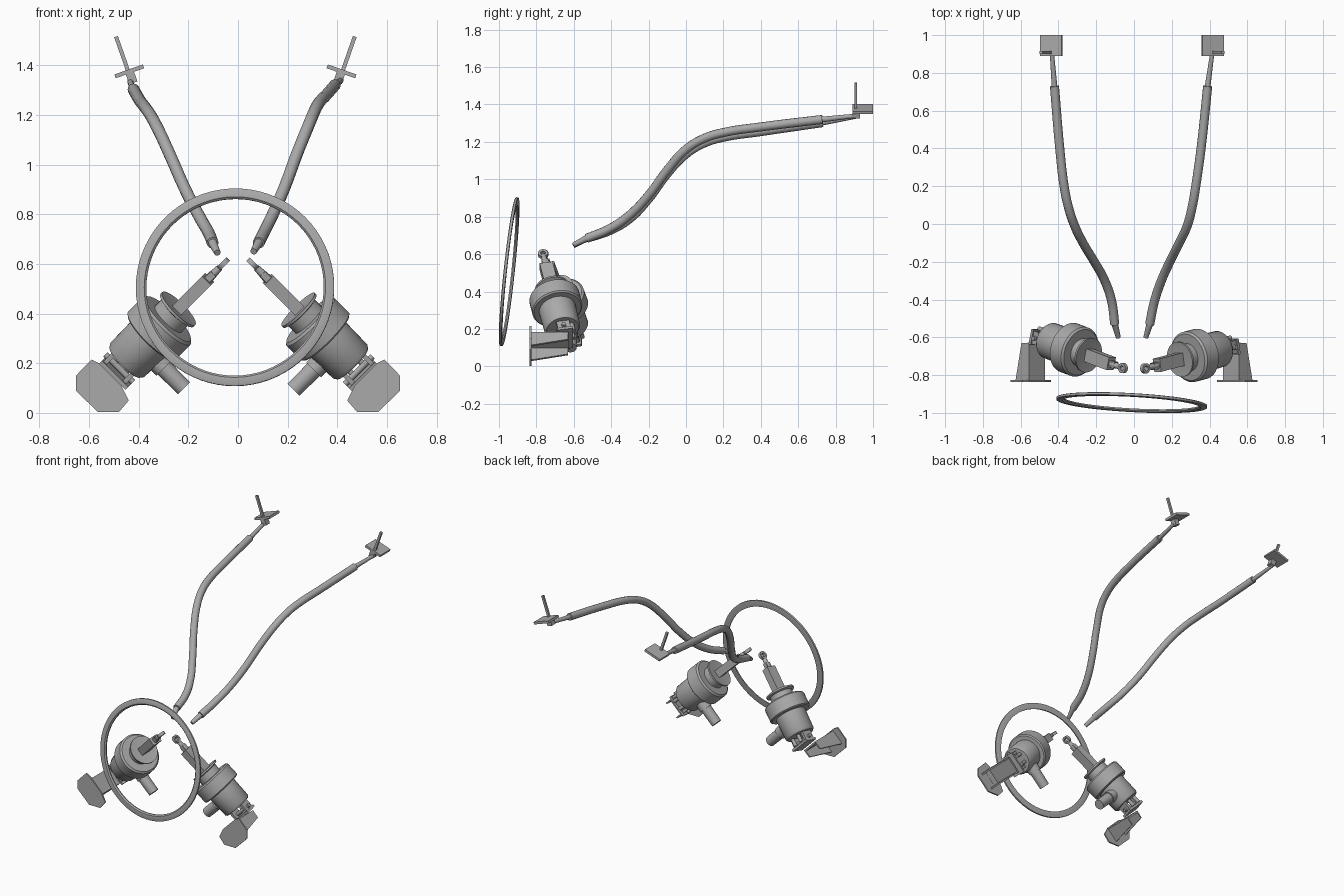
import bpy, bmesh, math
from mathutils import Vector, Matrix

cube = bpy.data.objects.get("Cube")
if cube:
    bpy.data.objects.remove(cube, do_unlink=True)

grey = bpy.data.materials.new("plain grey")
grey.use_nodes = True
GREY = (0.4, 0.4, 0.4, 1)
grey.diffuse_color = GREY
grey.node_tree.nodes["Principled BSDF"].inputs["Base Color"].default_value = GREY


def finish(name, bm, matrix, side=1, smooth=True):
    """Place the mesh, flip it to the wanted side and shade it."""
    bm.transform(Matrix.Diagonal((side, 1, 1, 1)) @ matrix)
    bmesh.ops.recalc_face_normals(bm, faces=bm.faces)
    mesh = bpy.data.meshes.new(name)
    bm.to_mesh(mesh)
    bm.free()
    mesh.materials.append(grey)
    ob = bpy.data.objects.new(name, mesh)
    bpy.context.collection.objects.link(ob)
    if smooth:
        bpy.ops.object.select_all(action='DESELECT')
        ob.select_set(True)
        bpy.context.view_layer.objects.active = ob
        bpy.ops.object.shade_smooth_by_angle(angle=math.radians(35))


def frame(origin, z_axis, x_hint):
    z = Vector(z_axis).normalized()
    y = z.cross(Vector(x_hint)).normalized()
    x = y.cross(z)
    m = Matrix((x, y, z)).transposed().to_4x4()
    m.translation = origin
    return m


def lathe(name, profile, matrix, side=1, steps=40, closed=False):
    """Revolve (radius, height) points about local z."""
    bm = bmesh.new()
    vs = [bm.verts.new((r, 0, h)) for r, h in profile]
    pairs = list(zip(vs, vs[1:])) + ([(vs[-1], vs[0])] if closed else [])
    edges = [bm.edges.new(p) for p in pairs]
    bmesh.ops.spin(bm, geom=vs + edges, cent=(0, 0, 0), axis=(0, 0, 1),
                   angle=math.tau, steps=steps)
    bmesh.ops.remove_doubles(bm, verts=bm.verts, dist=0.0002)
    finish(name, bm, matrix, side)


def box(name, centre, size, matrix, side=1):
    bm = bmesh.new()
    bmesh.ops.create_cube(bm, size=1)
    for v in bm.verts:
        v.co = Vector(c + a * b for c, a, b in zip(centre, v.co, size))
    finish(name, bm, matrix, side, False)


def prism(name, outline, depth, matrix, side=1):
    bm = bmesh.new()
    f = bm.faces.new([bm.verts.new((x, y, 0)) for x, y in outline])
    new = bmesh.ops.extrude_face_region(bm, geom=[f])["geom"]
    bmesh.ops.translate(bm, vec=(0, 0, depth),
                        verts=[v for v in new if isinstance(v, bmesh.types.BMVert)])
    finish(name, bm, matrix, side, False)


def rod(name, a, b, r1, r2=None, side=1, steps=16):
    a, b = Vector(a), Vector(b)
    hint = (0, 1, 0) if abs((b - a).normalized().y) < 0.8 else (1, 0, 0)
    n = (b - a).length
    lathe(name, [(0, 0), (r1, 0), (r2 or r1, n), (0, n)],
          frame(a, b - a, hint), side, steps)


def tube(name, points, radius):
    cu = bpy.data.curves.new(name, 'CURVE')
    cu.dimensions = '3D'
    cu.bevel_depth, cu.bevel_resolution = radius, 4
    cu.resolution_u, cu.use_fill_caps = 6, True
    sp = cu.splines.new('BEZIER')
    sp.bezier_points.add(len(points) - 1)
    for bp, p in zip(sp.bezier_points, points):
        bp.co = p
        bp.handle_left_type = bp.handle_right_type = 'AUTO'
    cu.materials.append(grey)
    bpy.context.collection.objects.link(bpy.data.objects.new(name, cu))


# Large tilted ring: flat band with a bevelled inner lip
lathe("ring", [(0.40, -0.007), (0.40, 0.005), (0.394, 0.008), (0.366, 0.008),
               (0.358, 0), (0.358, -0.008), (0.394, -0.009)],
      frame((-0.012, -0.946, 0.506), (-0.055, -1, 0.107), (1, 0, 0)),
      steps=72, closed=True)

# Long bent tubes with thin ends
paths = {
    "right": [(-.102, -.53, .685), (-.118, -.41, .725), (-.155, -.30, .79),
              (-.21, -.2, .895), (-.27, -.1, 1.03), (-.318, 0, 1.135),
              (-.35, .1, 1.195), (-.37, .2, 1.225), (-.393, .4, 1.255),
              (-.421, .73, 1.303)],
    "left": [(.083, -.53, .685), (.108, -.41, .735), (.145, -.30, .81),
             (.19, -.2, .915), (.24, -.1, 1.05), (.285, 0, 1.16),
             (.31, .1, 1.22), (.327, .2, 1.25), (.355, .4, 1.28),
             (.39, .73, 1.32)]}
ends = {"right": ((-.083, -.6, .645), (-.435, .91, 1.335)),
        "left": ((.063, -.6, .65), (.415, .91, 1.34))}
for word, pts in paths.items():
    tube(word + "_tube", pts, 0.024)
    low, high = ends[word]
    rod(word + "_tube_lower_end", low, pts[0], 0.013, 0.018)
    rod(word + "_tube_upper_end", pts[-1], high, 0.015, 0.011)

TIP = Vector((0.045, -0.768, 0.614))
CROSS = Vector((0.7, 0, 0.7))
# Side sign, name, backward lean of the unit, x of the end plate
SIDES = ((1, "left_", 0.18, 0.417), (-1, "right_", 0.26, 0.438))

for side, word, lean, plate_x in SIDES:
    AXIS = Vector((0.69, lean, -0.69)).normalized()
    unit = frame(TIP, AXIS, CROSS)      # z runs down the unit, x across it

    # Mounting plate, post and block at the back of each tube
    top = frame((plate_x, 0.945, 1.376), (0.33, 0, 0.94), (1, 0, 0))
    box(word + "end_plate", (0, 0, 0), (0.122, 0.11, 0.016), top, side)
    box(word + "end_post", (0.004, -0.037, 0.075), (0.016, 0.015, 0.15), top, side)
    box(word + "end_block", (0, -0.035, -0.028), (0.035, 0.04, 0.042), top, side)

    # Push rod: eye, shank and block
    lathe(word + "rod_eye", [(0.027, -0.01), (0.027, 0.01), (0.013, 0.01), (0.013, -0.01)],
          frame(TIP + AXIS * 0.02, CROSS, AXIS), side, 20, True)
    rod(word + "rod_shank", TIP + AXIS * 0.042, TIP + AXIS * 0.12, 0.013, 0.02, side)
    box(word + "rod_block", (0, 0, 0.2), (0.052, 0.07, 0.18), unit, side)
    box(word + "rod_block_neck", (0, 0, 0.1), (0.028, 0.036, 0.05), unit, side)

    # Round body: flange, neck, wide drum and lower cylinder
    lathe(word + "drum", [(0, .286), (.07, .286), (.094, .283), (.094, .294), (.075, .3),
                          (.075, .345), (.125, .345), (.136, .355), (.136, .44),
                          (.128, .447), (.1, .447), (.097, .585), (.088, .598),
                          (0, .598)], unit, side)

    # Side cylinder
    start = TIP + AXIS * 0.503 - CROSS * 0.08 + Vector((0, 0.02, 0))
    rod(word + "side_collar", start, start - CROSS * 0.05, 0.042, side=side, steps=24)
    rod(word + "side_cylinder", start, start - CROSS * 0.165, 0.036, 0.034, side, 24)

    # Fork under the body
    for i in (-1, 1):
        box(word + "fork_arm", (i * 0.055, 0, 0.625), (0.018, 0.07, 0.07), unit, side)
        bolt = TIP + CROSS * i * 0.03 + Vector((0, 0.05, 0))
        rod(word + "fork_bolt", bolt + AXIS * 0.59, bolt + AXIS * 0.64, 0.012, side=side)
    box(word + "fork_plate", (-0.005, 0, 0.66), (0.15, 0.085, 0.016), unit, side)
    rod(word + "fork_pin", TIP + AXIS * 0.635 - CROSS * 0.08,
        TIP + AXIS * 0.635 + CROSS * 0.08, 0.012, side=side)

    # Bracket: front plate and a bent channel reaching back to the fork
    facing = frame((0, -0.836, 0), (0, 1, 0), (1, 0, 0))
    outline = [(.44, .05), (.48, .003), (.565, .003), (.653, .09), (.653, .15),
               (.59, .215), (.56, .2), (.47, .11)]
    prism(word + "bracket_plate", [(x, -z) for x, z in outline], 0.01, facing, side)
    chan = frame((0.535, -0.73, 0.12), (0.7, 0, -0.7), (0.7, 0, 0.7))
    box(word + "bracket_web", (0, 0, -0.025), (0.12, 0.205, 0.012), chan, side)
    for i in (-1, 1):
        wall = [(-.03, -.1), (-.03, .1), (.025, .1), (.07, -.1)]
        m = frame(chan @ Vector((i * 0.056 - 0.005, 0, 0)), (0.7, 0, 0.7), (0.7, 0, -0.7))
        flip = 1 if m.col[1].y > 0 else -1
        prism(word + "bracket_wall", [(u, v * flip) for u, v in wall], 0.01, m, side)
    box(word + "bracket_back", (0, 0.1, 0), (0.12, 0.01, 0.055), chan, side)
